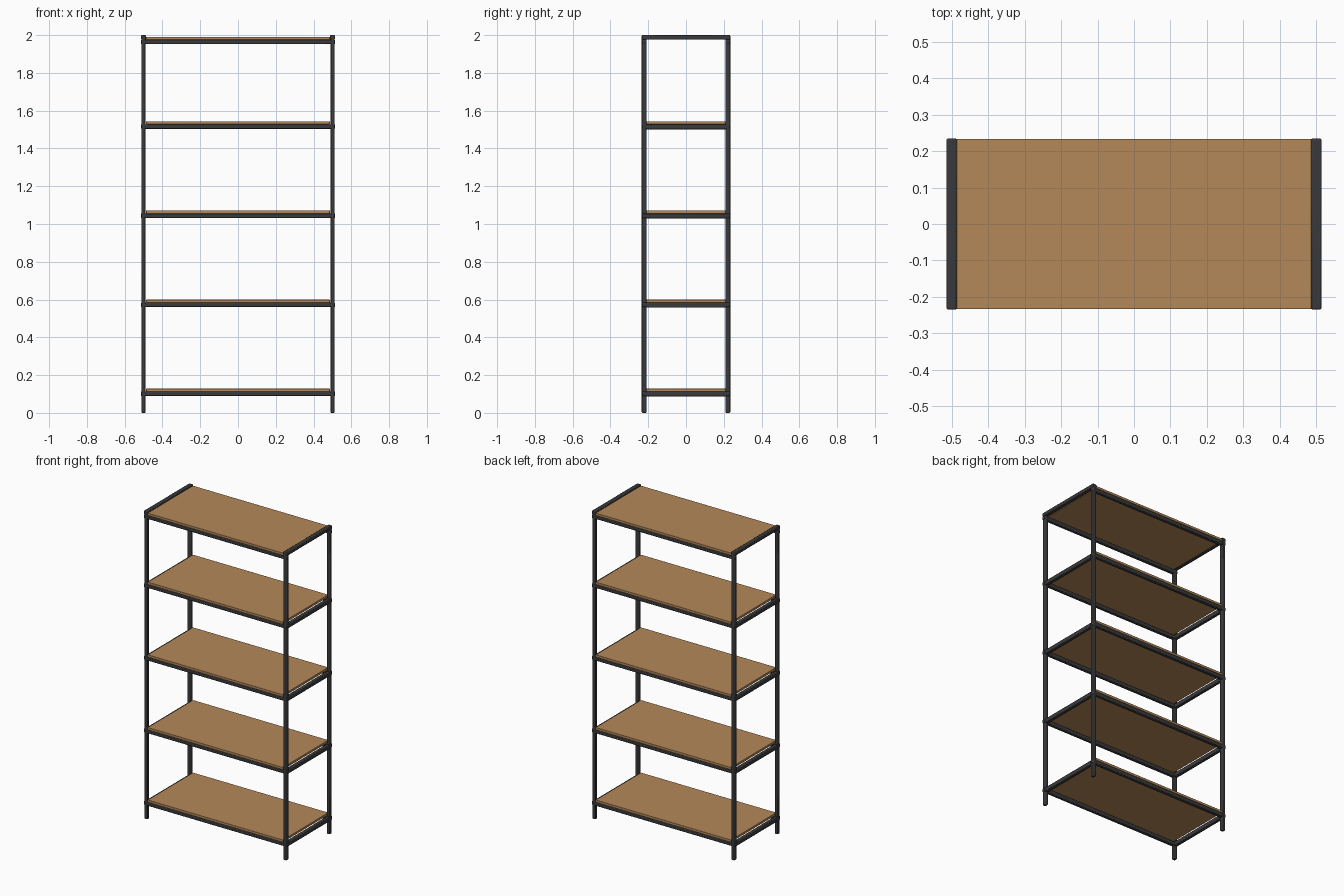
import bpy

if "Cube" in bpy.data.objects:
    bpy.data.objects.remove(bpy.data.objects["Cube"])


def material(name, color):
    m = bpy.data.materials.new(name)
    m.diffuse_color = (*color, 1)
    m.use_nodes = True
    m.node_tree.nodes["Principled BSDF"].inputs["Base Color"].default_value = m.diffuse_color
    return m


METAL = material("dark metal", (0.042, 0.042, 0.045))
WOOD = material("warm wood", (0.46, 0.25, 0.10))


def box(name, x, y, z, mat, bevel=0.004):
    """Box from (min, max) ranges with softly rounded edges."""
    bpy.ops.mesh.primitive_cube_add(
        size=1, location=[(r[0] + r[1]) / 2 for r in (x, y, z)])
    o = bpy.context.object
    o.name = name
    o.scale = [r[1] - r[0] for r in (x, y, z)]
    bpy.ops.object.transform_apply(location=False, rotation=False, scale=True)
    b = o.modifiers.new("rounded edges", 'BEVEL')
    b.width = bevel
    b.segments = 2
    o.data.materials.append(mat)
    bpy.ops.object.shade_smooth_by_angle()
    return o


PX, PY, T = 0.5, 0.222, 0.0125     # post centre and half tube width
RAIL_TOPS = [0.113, 0.584, 1.056, 1.528, 1.976]
TOP = 2.0


def around(c, h=T):
    return (c - h, c + h)


# Four upright posts
for sx, side in ((-1, "left"), (1, "right")):
    for sy, face in ((-1, "front"), (1, "back")):
        box(f"{face}_{side}_post", around(sx * PX, 0.0115), around(sy * PY),
            (0, TOP - 0.003), METAL, 0.005)
    # Raised rail capping each side frame
    box(f"{side}_top_rail", around(sx * PX, 0.0135), (-PY - T, PY + T),
        (TOP - 0.023, TOP), METAL)

for i, z in enumerate(RAIL_TOPS):
    # Long rails under the board, poking slightly through the posts
    for sy, face in ((-1, "front"), (1, "back")):
        box(f"{face}_rail_{i + 1}", (-PX - 0.014, PX + 0.014),
            around(sy * PY, 0.0115), (z - 0.024, z), METAL)
    # Short side rails, below the raised top pair
    if i < 4:
        for sx, side in ((-1, "left"), (1, "right")):
            box(f"{side}_rail_{i + 1}", around(sx * PX, 0.0115), (-PY, PY),
                (z - 0.027, z), METAL)
    # Wooden board
    box(f"shelf_{i + 1}", (-0.486, 0.486), (-0.233, 0.233),
        (z, z + 0.015), WOOD, 0.001)
